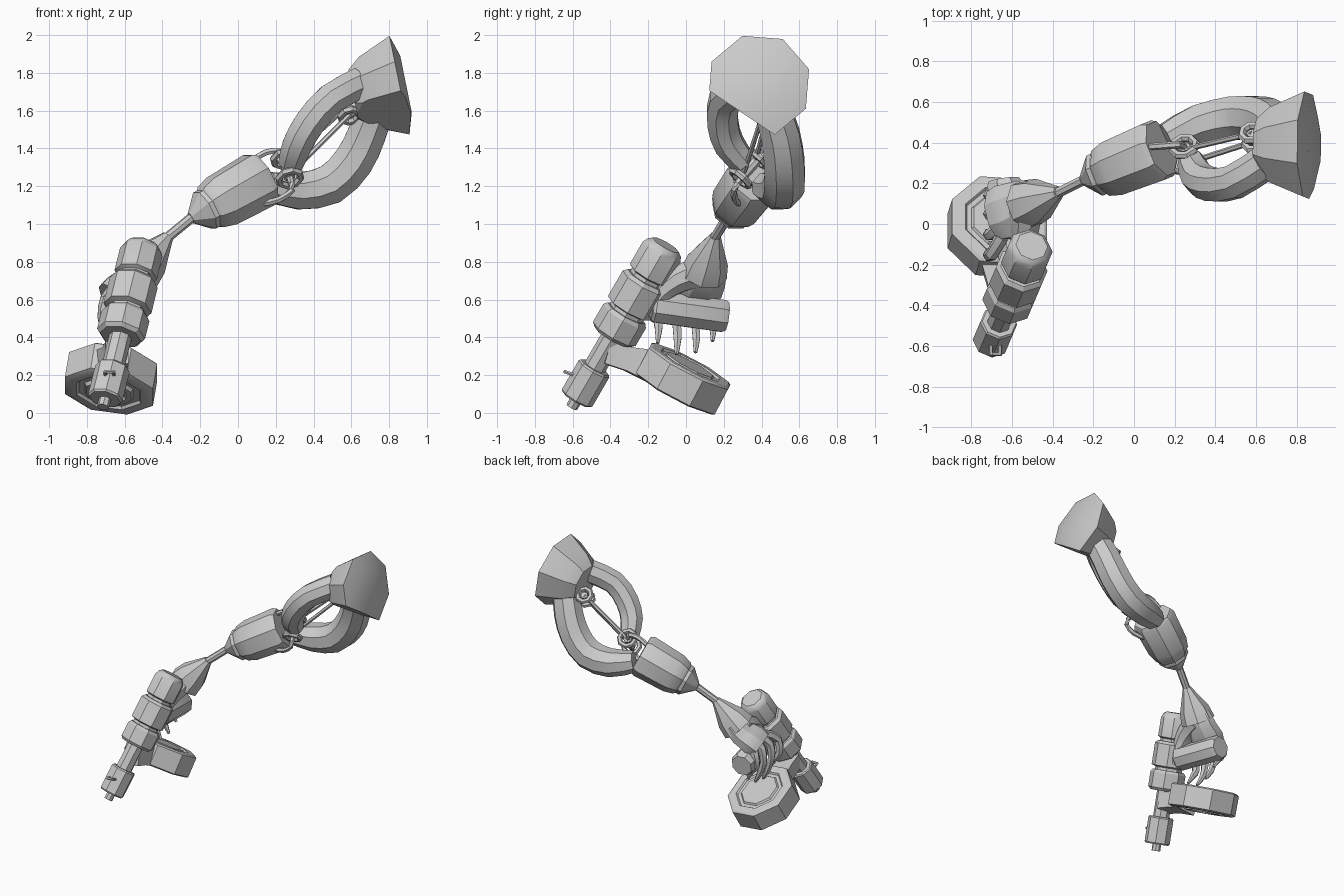
import bpy, bmesh, math
from mathutils import Vector

if "Cube" in bpy.data.objects:
    bpy.data.objects.remove(bpy.data.objects["Cube"], do_unlink=True)

GREY = (0.6, 0.6, 0.6, 1)
metal = bpy.data.materials.new("plain_grey")
metal.use_nodes = True
metal.diffuse_color = GREY
metal.node_tree.nodes["Principled BSDF"].inputs["Base Color"].default_value = GREY


def finish(name, bm):
    """Turn a bmesh into a shaded object."""
    bmesh.ops.recalc_face_normals(bm, faces=bm.faces)
    mesh = bpy.data.meshes.new(name)
    bm.to_mesh(mesh)
    bm.free()
    mesh.materials.append(metal)
    obj = bpy.data.objects.new(name, mesh)
    bpy.context.collection.objects.link(obj)
    bpy.ops.object.select_all(action='DESELECT')
    obj.select_set(True)
    bpy.context.view_layer.objects.active = obj
    bpy.ops.object.shade_smooth_by_angle(angle=math.radians(30))


def skin(points, radii, sides=8, ref=(0, 0, 1), turn=0.5, flat=1.0, axis=None, closed=False):
    """Join polygon sections along a path; flat squashes them across ref."""
    bm = bmesh.new()
    rings, n = [], len(points)
    for i, (p, r) in enumerate(zip(points, radii)):
        if closed:
            t = points[(i + 1) % n] - points[i - 1]
        else:
            t = axis or points[min(i + 1, n - 1)] - points[max(i - 1, 0)]
        t = t.normalized()
        u = Vector(ref)
        u = (u - t * u.dot(t)).normalized()
        v = t.cross(u) * flat
        ring = []
        for k in range(sides):
            a = math.tau * (k + turn) / sides
            ring.append(bm.verts.new(p + (u * math.cos(a) + v * math.sin(a)) * r))
        rings.append(ring)
    pairs = list(zip(rings, rings[1:]))
    if closed:
        pairs.append((rings[-1], rings[0]))
    else:
        bm.faces.new(rings[0])
        bm.faces.new(rings[-1])
    for a, b in pairs:
        for k in range(sides):
            j = (k + 1) % sides
            bm.faces.new((a[k], a[j], b[j], b[k]))
    return bm


def turned(name, start, end, profile, **kw):
    """Straight part: profile holds (distance from start, radius)."""
    start, end = Vector(start), Vector(end)
    axis = (end - start).normalized()
    finish(name, skin([start + axis * s for s, _ in profile],
                      [r for _, r in profile], axis=axis, **kw))


def rod(name, start, end, r, sides=6):
    length = (Vector(end) - Vector(start)).length
    turned(name, start, end, [(0, r), (length, r)], sides=sides)


def tube(name, path, radii, **kw):
    """Curved part: one extra rounded section between each pair of points."""
    p = [Vector(q) for q in path]
    pts, rs = [], []
    for i in range(len(p) - 1):
        before, after = p[max(i - 1, 0)], p[min(i + 2, len(p) - 1)]
        pts += [p[i], (p[i] + p[i + 1]) * 0.5625 - (before + after) * 0.0625]
        rs += [radii[i], (radii[i] + radii[i + 1]) / 2]
    finish(name, skin(pts + [p[-1]], rs + [radii[-1]], **kw))


def ring(name, centre, normal, radius, thick):
    """Eight-sided loop."""
    rot = Vector(normal).to_track_quat('Z', 'Y')
    pts = [Vector(centre) + rot @ Vector((radius * math.cos(a), radius * math.sin(a), 0))
           for a in [math.tau * k / 8 for k in range(8)]]
    finish(name, skin(pts, [thick] * 8, sides=6, ref=normal, closed=True))


# Shoulder: flared octagon with its lower front corner cut away
axis = Vector((0.98, 0, 0.2)).normalized()
base = Vector((0.61, 0.385, 1.685))
steps = [(0, 0.14), (0.07, 0.2), (0.25, 0.28), (0.285, 0.16)]
bm = skin([base + axis * s for s, _ in steps], [r for _, r in steps], axis=axis, turn=0.4)
cut = bmesh.ops.bisect_plane(bm, geom=bm.verts[:] + bm.edges[:] + bm.faces[:],
                             plane_co=(0.8, 0.28, 1.6), plane_no=(0, -0.56, -0.83),
                             clear_outer=True)
bmesh.ops.holes_fill(bm, edges=[e for e in cut["geom_cut"] if isinstance(e, bmesh.types.BMEdge)])
finish("shoulder_cover", bm)

# Upper arm: two bowed shells
tube("upper_arm_front_shell",
     [(0.28, 0.31, 1.32), (0.315, 0.23, 1.42), (0.38, 0.195, 1.535),
      (0.49, 0.205, 1.66), (0.64, 0.3, 1.745)],
     [0.07, 0.085, 0.088, 0.088, 0.088], ref=(0, 1, 0))
tube("upper_arm_back_shell",
     [(0.16, 0.42, 1.2), (0.32, 0.49, 1.175), (0.49, 0.52, 1.21),
      (0.61, 0.52, 1.33), (0.68, 0.5, 1.47), (0.74, 0.45, 1.63)],
     [0.08, 0.105, 0.115, 0.115, 0.11, 0.1], ref=(0, 1, 0))

# Hinges: an axle with a ring at each end, joined by two struts
hinge = Vector((-0.2, 0.65, 0.73)).normalized()
elbow, upper = Vector((0.26, 0.335, 1.295)), Vector((0.585, 0.425, 1.6))
for name, centre, reach, size in (("elbow", elbow, 0.07, 0.06), ("shoulder", upper, 0.035, 0.05)):
    rod(name + "_axle", centre - hinge * reach, centre + hinge * reach, size * 0.5, 8)
    for side in (-1, 1):
        ring(name + "_ring", centre + hinge * reach * side, hinge, size, 0.02)
for side in (-1, 1):
    rod("strut", elbow + hinge * 0.05 * side, upper + hinge * 0.03 * side, 0.014)
rod("shoulder_link", upper, (0.7, 0.4, 1.63), 0.035)
tube("elbow_lower_hook",
     [(0.14, 0.28, 1.11), (0.22, 0.26, 1.13), (0.285, 0.255, 1.18), (0.275, 0.29, 1.245)],
     [0.018] * 4, sides=6)
tube("elbow_upper_hook",
     [(0.08, 0.38, 1.34), (0.15, 0.385, 1.38), (0.22, 0.39, 1.385), (0.245, 0.38, 1.345)],
     [0.018] * 4, sides=6)

# Forearm and the wrist rod
wrist, forearm_end = (-0.25, 0.215, 1.03), (0.17, 0.385, 1.265)
turned("forearm", wrist, forearm_end,
       [(0, 0.03), (0.09, 0.115), (0.115, 0.115), (0.13, 0.13),
        (0.2, 0.15), (0.44, 0.16), (0.47, 0.145)])
rod("wrist_rod", wrist, (-0.42, 0.13, 0.89), 0.027, 8)
turned("wrist_cone", (-0.37, 0.155, 0.935), (-0.53, 0.095, 0.74),
       [(0, 0.032), (0.03, 0.045), (0.17, 0.11), (0.26, 0.125)])

# Hand
tube("palm", [(-0.5, 0.11, 0.78), (-0.56, 0.09, 0.71), (-0.63, 0.06, 0.66), (-0.68, 0.04, 0.62)],
     [0.115, 0.13, 0.145, 0.13], ref=(0, 1, 0), flat=0.6)
tube("thumb", [(-0.53, 0.08, 0.75), (-0.54, -0.04, 0.705), (-0.55, -0.13, 0.63), (-0.57, -0.2, 0.52)],
     [0.09, 0.075, 0.055, 0.04])
for y, tip in ((-0.15, 0.37), (-0.05, 0.31), (0.05, 0.32), (0.14, 0.38)):
    tube("finger", [(-0.65, y * 0.6 + 0.03, 0.66), (-0.7, y, 0.6),
                    (-0.715, y, 0.5), (-0.685, y + 0.005, tip + 0.08), (-0.64, y, tip)],
         [0.035, 0.032, 0.028, 0.023, 0.01], sides=6, ref=(0, 1, 0))

# Weapon: body, barrel and muzzle on one slanted axis
muzzle, rear = (-0.715, -0.605, 0.03), (-0.5, -0.1, 0.9)
for name, profile in {
    "muzzle_tip": [(0, 0.032), (0.06, 0.032)],
    "muzzle_block": [(0.05, 0.085), (0.06, 0.093), (0.24, 0.093), (0.25, 0.085)],
    "barrel": [(0.24, 0.06), (0.46, 0.06)],
    "collar": [(0.44, 0.11), (0.46, 0.13), (0.57, 0.13), (0.59, 0.115)],
    "body": [(0.58, 0.1), (0.61, 0.1), (0.62, 0.13), (0.78, 0.13), (0.8, 0.11)],
    "rear_cap": [(0.79, 0.095), (0.82, 0.095), (0.83, 0.115), (0.97, 0.115),
                 (1.0, 0.1), (1.015, 0.08)],
}.items():
    turned(name, muzzle, rear, profile)
for dx in (-0.022, 0.022):
    rod("sight_post", (-0.68 + dx, -0.54, 0.18), (-0.68 + dx, -0.645, 0.22), 0.01)
rod("sight_bar", (-0.705, -0.64, 0.218), (-0.655, -0.64, 0.218), 0.01)

# Grip held by the fingers
turned("grip", (-0.58, -0.18, 0.565), (-0.64, 0.22, 0.51),
       [(0, 0.075), (0.015, 0.09), (0.385, 0.092), (0.405, 0.08)])

# Drum magazine with recessed faces, and its feed neck
normal = Vector((0.15, 0.46, 0.87)).normalized()
low = Vector((-0.672, -0.015, 0.18)) - normal * 0.085
turned("drum_magazine", low, low + normal,
       [(0.01, 0.09), (-0.005, 0.1), (-0.005, 0.13), (0.015, 0.14), (0.015, 0.175),
        (0, 0.185), (0, 0.235), (0.01, 0.255), (0.16, 0.255), (0.17, 0.24),
        (0.17, 0.185), (0.158, 0.175), (0.158, 0.15), (0.17, 0.14)], ref=(1, 0, 0))
turned("feed_neck", (-0.64, -0.42, 0.32), (-0.67, -0.17, 0.245),
       [(0, 0.085), (0.12, 0.09), (0.25, 0.12)], sides=4)
